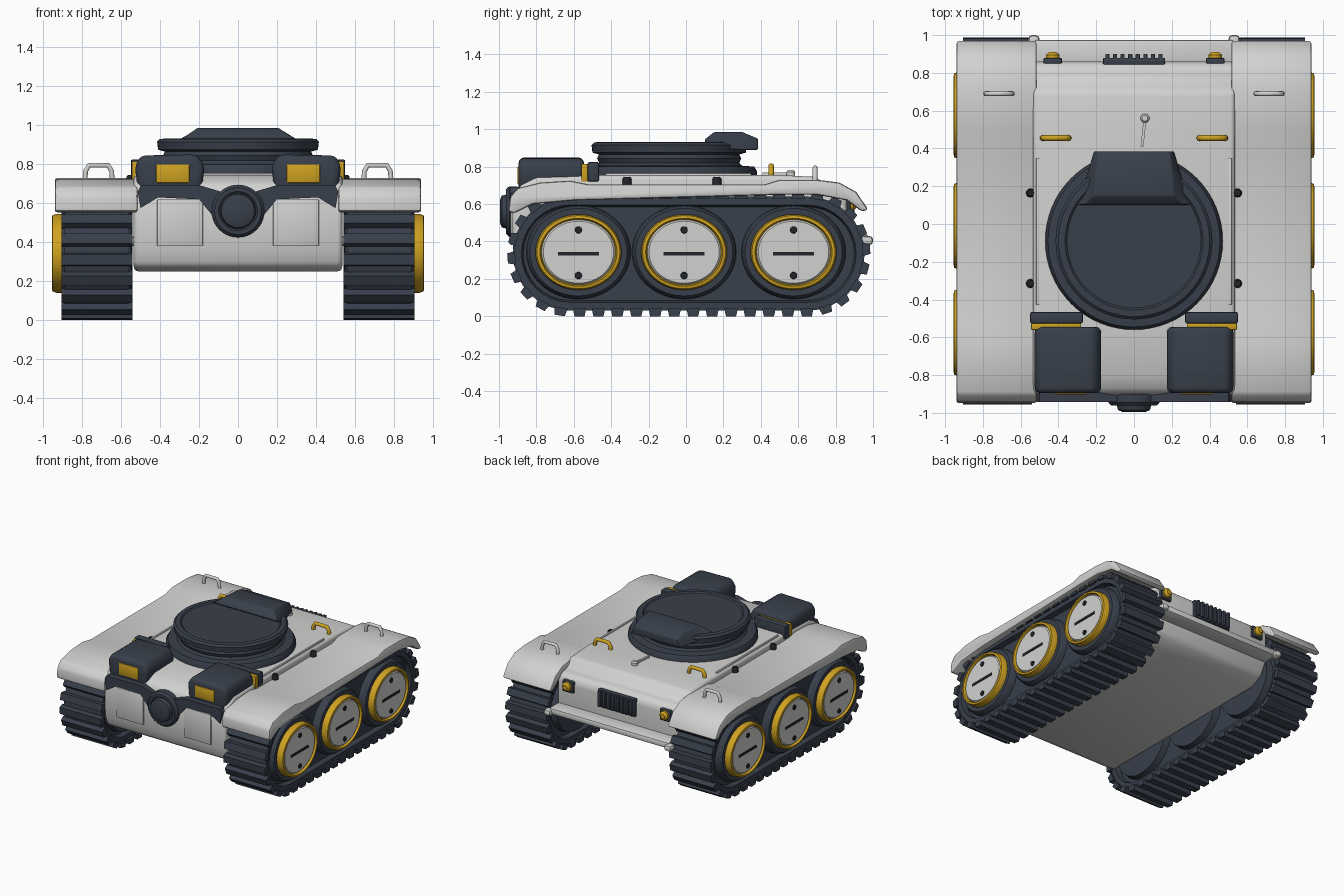
import bpy, bmesh, math

if "Cube" in bpy.data.objects:
    bpy.data.objects.remove(bpy.data.objects["Cube"])


def material(name, col):
    m = bpy.data.materials.new(name)
    m.diffuse_color = (*col, 1)
    m.use_nodes = True
    m.node_tree.nodes["Principled BSDF"].inputs["Base Color"].default_value = m.diffuse_color
    return m


GREY = material("light_grey", (0.64, 0.64, 0.63))
DARK = material("dark_slate", (0.040, 0.050, 0.070))
GOLD = material("amber_yellow", (0.62, 0.36, 0.015))
BLACK = material("near_black", (0.015, 0.017, 0.022))


def finish(bm, name, mat, mirror=False, bevel=0.0, seg=2):
    bmesh.ops.recalc_face_normals(bm, faces=bm.faces)
    if bevel:
        edges = [e for e in bm.edges if e.calc_face_angle(0) > 0.5]
        bmesh.ops.bevel(bm, geom=edges, offset=bevel, segments=seg, profile=0.5,
                        affect='EDGES', clamp_overlap=True)
    me = bpy.data.meshes.new(name)
    bm.to_mesh(me)
    bm.free()
    ob = bpy.data.objects.new(name, me)
    bpy.context.collection.objects.link(ob)
    me.materials.append(mat)
    bpy.ops.object.select_all(action='DESELECT')
    ob.select_set(True)
    bpy.context.view_layer.objects.active = ob
    bpy.ops.object.shade_smooth_by_angle(angle=math.radians(35))
    if mirror:
        ob.modifiers.new("mirror", 'MIRROR')
    return ob


def place(axis, a, u, v):
    return {'x': (a, u, v), 'y': (u, a, v), 'z': (u, v, a)}[axis]


def add_prism(bm, pts, axis, a, b):
    rings = [[bm.verts.new(place(axis, d, u, v)) for u, v in pts] for d in (a, b)]
    caps = [bm.faces.new(r) for r in rings]
    n = len(pts)
    for i in range(n):
        j = (i + 1) % n
        bm.faces.new((rings[0][i], rings[0][j], rings[1][j], rings[1][i]))
    return caps


def prism(name, pts, axis, a, b, mat, **kw):
    bm = bmesh.new()
    add_prism(bm, pts, axis, a, b)
    return finish(bm, name, mat, **kw)


def box(name, x, y, z, mat, **kw):
    return prism(name, [(x[0], y[0]), (x[1], y[0]), (x[1], y[1]), (x[0], y[1])],
                 'z', z[0], z[1], mat, **kw)


def lathe(name, prof, axis, cu, cv, mat, sv=1.0, n=48, **kw):
    # prof: (radius, position along axis); sv flattens the second direction
    bm = bmesh.new()
    rings = []
    for r, h in prof:
        rings.append([bm.verts.new(place(axis, h, cu + r * math.cos(t), cv + r * sv * math.sin(t)))
                      for t in (2 * math.pi * i / n for i in range(n))])
    for p, q in zip(rings, rings[1:]):
        for i in range(n):
            j = (i + 1) % n
            bm.faces.new((p[i], p[j], q[j], q[i]))
    bm.faces.new(rings[0])
    bm.faces.new(rings[-1])
    return finish(bm, name, mat, **kw)


def handle(name, x, y, z, half, rise, mat, r=0.013):
    cu = bpy.data.curves.new(name, 'CURVE')
    cu.dimensions = '3D'
    cu.bevel_depth, cu.bevel_resolution, cu.use_fill_caps = r, 3, True
    sp = cu.splines.new('POLY')
    path = [(-1, 0), (-0.95, 0.6), (-0.7, 1), (0.7, 1), (0.95, 0.6), (1, 0)]
    sp.points.add(len(path) - 1)
    for p, (u, v) in zip(sp.points, path):
        p.co = (x + u * half, y, z + v * rise, 1)
    cu.materials.append(mat)
    bpy.context.collection.objects.link(bpy.data.objects.new(name, cu))


# Hull, side profile swept across the width
prism("hull", [(-0.84, 0.25), (-0.90, 0.28), (-0.925, 0.36), (-0.93, 0.60), (-0.89, 0.70),
               (-0.80, 0.745), (-0.50, 0.755), (0.50, 0.755), (0.70, 0.745), (0.76, 0.68),
               (0.83, 0.67), (0.86, 0.63), (0.86, 0.40), (0.80, 0.30), (0.70, 0.25)],
      'x', -0.535, 0.535, GREY, bevel=0.035, seg=3)
box("rear_ledge", (-0.53, 0.53), (0.82, 0.975), (0.39, 0.44), GREY, bevel=0.015)
box("rear_hook", (0.50, 0.56), (0.93, 1.0), (0.38, 0.43), GREY, bevel=0.02, mirror=True)
box("front_panel", (0.18, 0.415), (-0.938, -0.90), (0.38, 0.62), GREY, bevel=0.004, mirror=True)

# Fenders with raised end caps
prism("fender", [(-0.95, 0.56), (-0.94, 0.64), (-0.90, 0.685), (-0.78, 0.715), (-0.62, 0.725),
                 (-0.52, 0.705), (0.42, 0.705), (0.50, 0.73), (0.70, 0.73), (0.82, 0.715),
                 (0.91, 0.665), (0.975, 0.57), (0.94, 0.56), (0.86, 0.62), (0.70, 0.65),
                 (0.50, 0.65), (-0.60, 0.62), (-0.82, 0.60), (-0.92, 0.55)],
      'x', 0.515, 0.94, GREY, bevel=0.014, mirror=True)

# Tracks: rounded belt with recessed sides, then lugs
CY, CZ, R, HALF, LUGS = 0.015, 0.335, 0.305, 0.635, 44
RIM = [(CY + s * HALF + R * math.cos(a), CZ + R * math.sin(a))
       for s, start in ((1, -90), (-1, 90))
       for a in (math.radians(start + 180 * i / 16) for i in range(17))]
bm = bmesh.new()
caps = add_prism(bm, RIM, 'x', 0.56, 0.89)
bmesh.ops.recalc_face_normals(bm, faces=bm.faces)
bmesh.ops.inset_individual(bm, faces=caps, thickness=0.045, depth=0)
bmesh.ops.inset_individual(bm, faces=caps, thickness=0.01, depth=-0.04)
finish(bm, "track_belt", DARK, mirror=True)


def along_belt(s):
    # Returns point and outward normal at distance s
    straight, arc = 2 * HALF, math.pi * R
    half = straight + arc
    flip = 1 if s < half else -1
    s %= half
    if s < straight:
        p, q = (-HALF + s, -R), (0, -1)
    else:
        t = -math.pi / 2 + (s - straight) / R
        q = (math.cos(t), math.sin(t))
        p = (HALF + R * q[0], R * q[1])
    return (CY + flip * p[0], CZ + flip * p[1]), (flip * q[0], flip * q[1])


bm = bmesh.new()
for i in range(LUGS):
    (py, pz), (ny, nz) = along_belt((i + 0.5) * (4 * HALF + 2 * math.pi * R) / LUGS)
    shape = [(-0.036, -0.012), (0.036, -0.012), (0.027, 0.03), (-0.027, 0.03)]
    add_prism(bm, [(py - nz * t + ny * h, pz + ny * t + nz * h) for t, h in shape],
              'x', 0.54, 0.905)
finish(bm, "track_lugs", DARK, mirror=True)

# Wheels: oval housing, amber ring, pale cap with slot and bolts
for k, y in enumerate((-0.575, -0.01, 0.575)):
    tag = ("front", "middle", "rear")[k]
    lathe(tag + "_wheel_housing", [(0.28, 0.84), (0.275, 0.885), (0.26, 0.905), (0.22, 0.905)],
          'x', y, 0.343, DARK, sv=0.9, mirror=True)
    lathe(tag + "_wheel_inner", [(0.27, 0.60), (0.26, 0.55), (0.20, 0.545)],
          'x', y, 0.343, DARK, sv=0.9, mirror=True)
    lathe(tag + "_wheel_ring", [(0.23, 0.88), (0.23, 0.93), (0.222, 0.952), (0.206, 0.955),
                                (0.198, 0.93)], 'x', y, 0.343, GOLD, sv=0.88, mirror=True)
    lathe(tag + "_wheel_cap", [(0.197, 0.90), (0.197, 0.938), (0.188, 0.947)],
          'x', y, 0.343, GREY, sv=0.88, mirror=True)
    box(tag + "_wheel_slot", (0.94, 0.951), (y - 0.11, y + 0.11), (0.325, 0.345), BLACK, mirror=True)
    for j, z in enumerate((0.462, 0.218)):
        lathe("%s_wheel_bolt_%d" % (tag, j), [(0.021, 0.94), (0.018, 0.954)],
              'x', y, z, BLACK, n=10, mirror=True)

# Turret: stepped round base, rim and shallow dish
lathe("turret", [(0.47, 0.74), (0.47, 0.775), (0.455, 0.80), (0.39, 0.805), (0.375, 0.82),
                 (0.385, 0.845), (0.375, 0.865), (0.41, 0.875), (0.415, 0.915), (0.40, 0.93),
                 (0.365, 0.932), (0.355, 0.922)], 'z', 0, -0.09, DARK, n=64)

# Tapered block on the turret rear
bm = bmesh.new()
sections = [(0.10, 0.31, 0.93, 0.26, 0.945), (0.15, 0.29, 0.90, 0.215, 0.985),
            (0.30, 0.24, 0.89, 0.20, 0.985), (0.385, 0.215, 0.89, 0.19, 0.95)]
loops = [[bm.verts.new(c) for c in ((-wb, y, zb), (wb, y, zb), (wt, y, zt), (-wt, y, zt))]
         for y, wb, zb, wt, zt in sections]
for p, q in zip(loops, loops[1:]):
    for i in range(4):
        bm.faces.new((p[i], p[(i + 1) % 4], q[(i + 1) % 4], q[i]))
bm.faces.new(loops[0])
bm.faces.new(loops[-1])
finish(bm, "turret_block", DARK, bevel=0.01)

# Front lamp housings, collar and round nose
prism("lamp_housing", [(0.19, 0.65), (0.51, 0.65), (0.53, 0.79), (0.50, 0.845), (0.21, 0.85),
                       (0.17, 0.79)], 'y', -0.895, -0.545, DARK, bevel=0.03, seg=3, mirror=True)
box("lamp_lens", (0.25, 0.42), (-0.902, -0.86), (0.705, 0.80), GOLD, bevel=0.006, mirror=True)
box("lamp_rear_strip", (0.28, 0.545), (-0.56, -0.525), (0.72, 0.815), GOLD, bevel=0.005, mirror=True)
box("lamp_rear_plate", (0.27, 0.55), (-0.526, -0.465), (0.72, 0.825), DARK, bevel=0.01, mirror=True)
prism("nose_collar", [(-0.50, 0.69), (-0.515, 0.66), (-0.50, 0.575), (-0.41, 0.63), (-0.20, 0.62),
                      (-0.10, 0.50), (0.10, 0.50), (0.20, 0.62), (0.41, 0.63), (0.50, 0.575),
                      (0.515, 0.66), (0.50, 0.69), (0.19, 0.69), (0.09, 0.66), (-0.09, 0.66),
                      (-0.19, 0.69)], 'y', -0.942, -0.86, DARK)
lathe("nose_disc", [(0.135, -0.90), (0.135, -0.945), (0.12, -0.962), (0.10, -0.962), (0.092, -0.955),
                    (0.085, -0.985), (0.06, -0.995)], 'y', 0, 0.56, DARK, n=40)

# Rear grille and tail lamps
box("rear_grille", (-0.165, 0.165), (0.84, 0.88), (0.51, 0.65), DARK, bevel=0.008)
for i in range(8):
    x = -0.14 + i * 0.04
    box("grille_bar_%d" % i, (x - 0.011, x + 0.011), (0.87, 0.90), (0.52, 0.645), DARK, bevel=0.004)
box("tail_lamp_base", (0.38, 0.48), (0.84, 0.88), (0.55, 0.64), DARK, bevel=0.01, mirror=True)
lathe("tail_lamp", [(0.036, 0.87), (0.036, 0.895), (0.02, 0.91)], 'y', 0.43, 0.60, GOLD, n=20, mirror=True)

# Deck details: rails, bolts, handles and a small lever
box("deck_rail", (0.503, 0.518), (-0.43, 0.35), (0.73, 0.765), GREY, bevel=0.004, mirror=True)
for j, y in enumerate((0.165, -0.315)):
    lathe("deck_bolt_%d" % j, [(0.024, 0.69), (0.024, 0.735), (0.017, 0.745)],
          'z', 0.548, y, BLACK, n=12, mirror=True)
for s, side in ((1, "right"), (-1, "left")):
    handle(side + "_deck_handle", s * 0.415, 0.455, 0.745, 0.07, 0.06, GOLD, r=0.015)
    handle(side + "_fender_handle", s * 0.715, 0.69, 0.72, 0.07, 0.075, GREY)
prism("deck_lever", [(0.035, 0.41), (0.05, 0.41), (0.065, 0.55), (0.05, 0.55)],
      'z', 0.745, 0.77, GREY)
lathe("deck_lever_knob", [(0.024, 0.74), (0.024, 0.772), (0.015, 0.782)], 'z', 0.058, 0.56, GREY, n=14)
